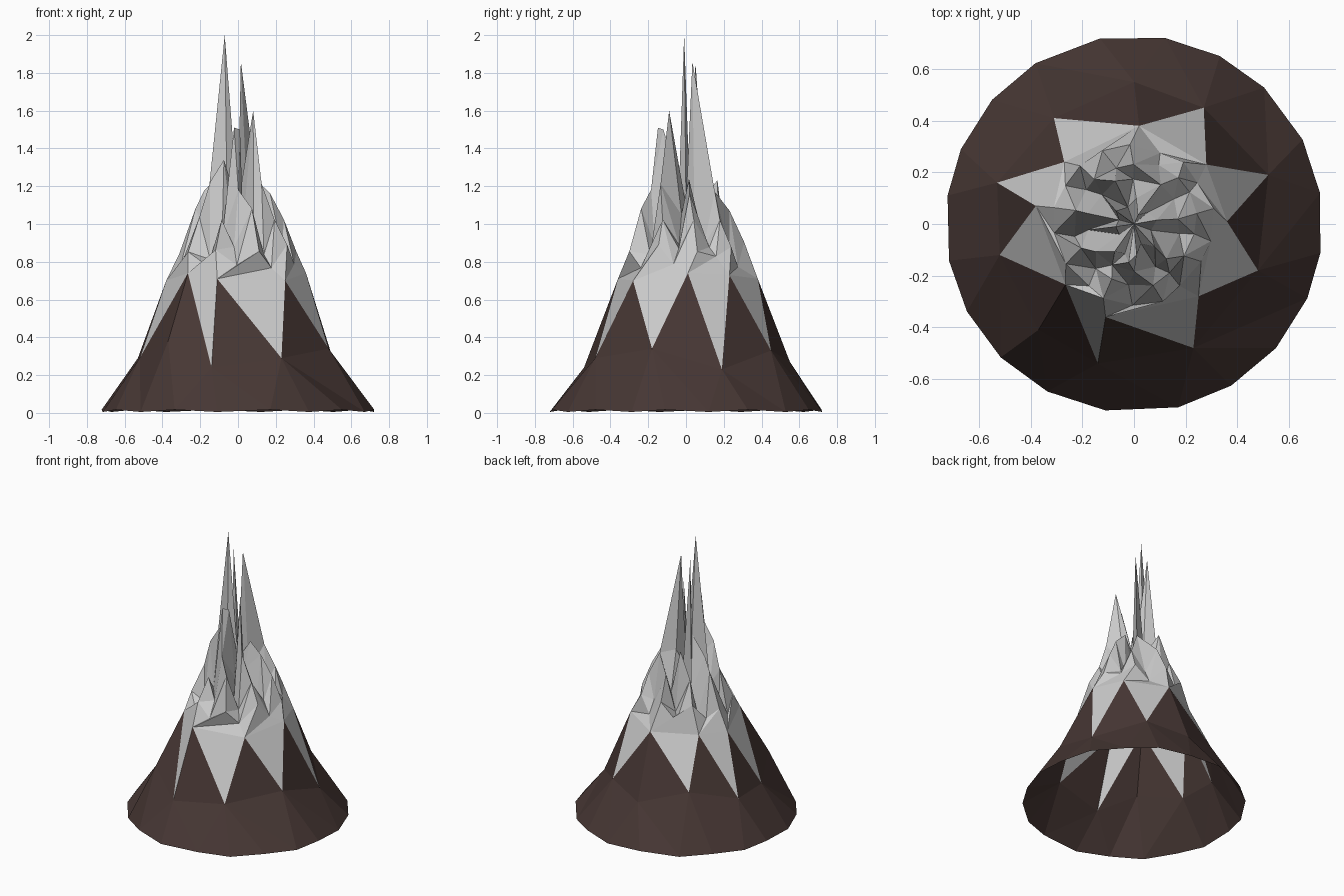
import bpy, math, random

if "Cube" in bpy.data.objects:
    bpy.data.objects.remove(bpy.data.objects["Cube"])

random.seed(4)


def polar(deg, r, z):
    a = math.radians(deg)
    return (r * math.cos(a), r * math.sin(a), z)


def ang(p):
    return math.atan2(p[1], p[0]) % (2 * math.pi)


def stitch(outer, inner):
    """Triangle strip between two closed rings, merged by angle."""
    o, n = sorted(outer, key=ang), sorted(inner, key=ang)
    tris, i, j = [], 0, 0
    full = 2 * math.pi
    nxt = lambda ring, k: ang(ring[k % len(ring)]) + full * (k // len(ring))
    while i < len(o) or j < len(n):
        p, q = o[i % len(o)], n[j % len(n)]
        if j >= len(n) or (i < len(o) and nxt(o, i + 1) <= nxt(n, j + 1)):
            i += 1
            tris.append((p, o[i % len(o)], q))
        else:
            j += 1
            tris.append((p, n[j % len(n)], q))
    return tris


def build(name, tris, color=None):
    pts = list(dict.fromkeys(p for t in tris for p in t))
    idx = {p: k for k, p in enumerate(pts)}
    me = bpy.data.meshes.new(name)
    me.from_pydata(pts, [], [[idx[p] for p in t] for t in tris])
    ob = bpy.data.objects.new(name, me)
    bpy.context.collection.objects.link(ob)
    if color:
        mat = bpy.data.materials.new(name + "_color")
        mat.diffuse_color = color
        mat.use_nodes = True
        mat.node_tree.nodes["Principled BSDF"].inputs["Base Color"].default_value = mat.diffuse_color
        me.materials.append(mat)
    return ob


def crag_ring(n, r, high, low, start):
    """Ring of alternating ridge and gully points."""
    out = []
    for k in range(n):
        z = (low if k % 2 else high) + random.uniform(-.04, .04)
        out.append(polar(start + 360 * (k + random.uniform(-.2, .2)) / n,
                         r * random.uniform(.95, 1.06), z))
    return out


# Key rings: ground edge, lower tips of the pale rock, upper tips of the brown slope
ground = [polar(18 * k + 11 + random.uniform(-3, 3), .73, .005 + .012 * (k % 2))
          for k in range(20)]
tips = [(.52, .19, .23), (.27, .45, .33), (-.31, .41, .37), (-.53, .16, .29),
        (-.52, -.12, .29), (-.14, -.54, .24), (.23, -.48, .29), (.48, -.18, .34)]
crests = [(.36, .01, .74), (.28, .23, .73), (.02, .38, .71), (-.27, .24, .71),
          (-.38, .07, .70), (-.265, -.235, .74), (-.11, -.36, .71), (.25, -.28, .70)]
extra = {2: (0, .55, .27), 5: (-.37, -.41, .38)}   # mid points of the two wide brown faces

# Brown lower slope, open underneath
slope = stitch(ground, tips + list(extra.values()))
for i, c in enumerate(crests):
    row = [tips[i - 1]] + ([extra[i]] if i in extra else []) + [tips[i]]
    slope += [(a, b, c) for a, b in zip(row, row[1:])]
build("lower_slope", slope, (.062, .038, .034, 1))

# Pale rock: hanging wedges, jagged rings, then the summit spires
rock = [(tips[i], crests[(i + 1) % 8], crests[i]) for i in range(8)]
shoulder = crag_ring(18, .305, .87, .80, 10)
ridge = crag_ring(18, .235, 1.06, .84, 8)
upper = crag_ring(14, .175, 1.2, .92, 9)
spires = [polar(*s) for s in [
    (10, .09, 1.24), (40, .07, 1.0), (66, .037, 1.86), (85, .1, 1.2),
    (110, .07, 1.1), (144, .086, 1.85), (165, .06, 1.3), (188, .071, 2.0),
    (215, .07, 1.1), (235, .13, 1.34), (253, .12, 1.0), (262, .15, 1.51),
    (275, .12, 1.5), (290, .08, 1.0), (312, .12, 1.6), (340, .07, 1.05)]]
rings = [crests, shoulder, ridge, upper, spires]
for a, b in zip(rings, rings[1:]):
    rock += stitch(a, b)
top = sorted(spires, key=ang)
rock += [(p, q, (0, 0, 1.1)) for p, q in zip(top, top[1:] + top[:1])]
build("rocky_peak", rock)
